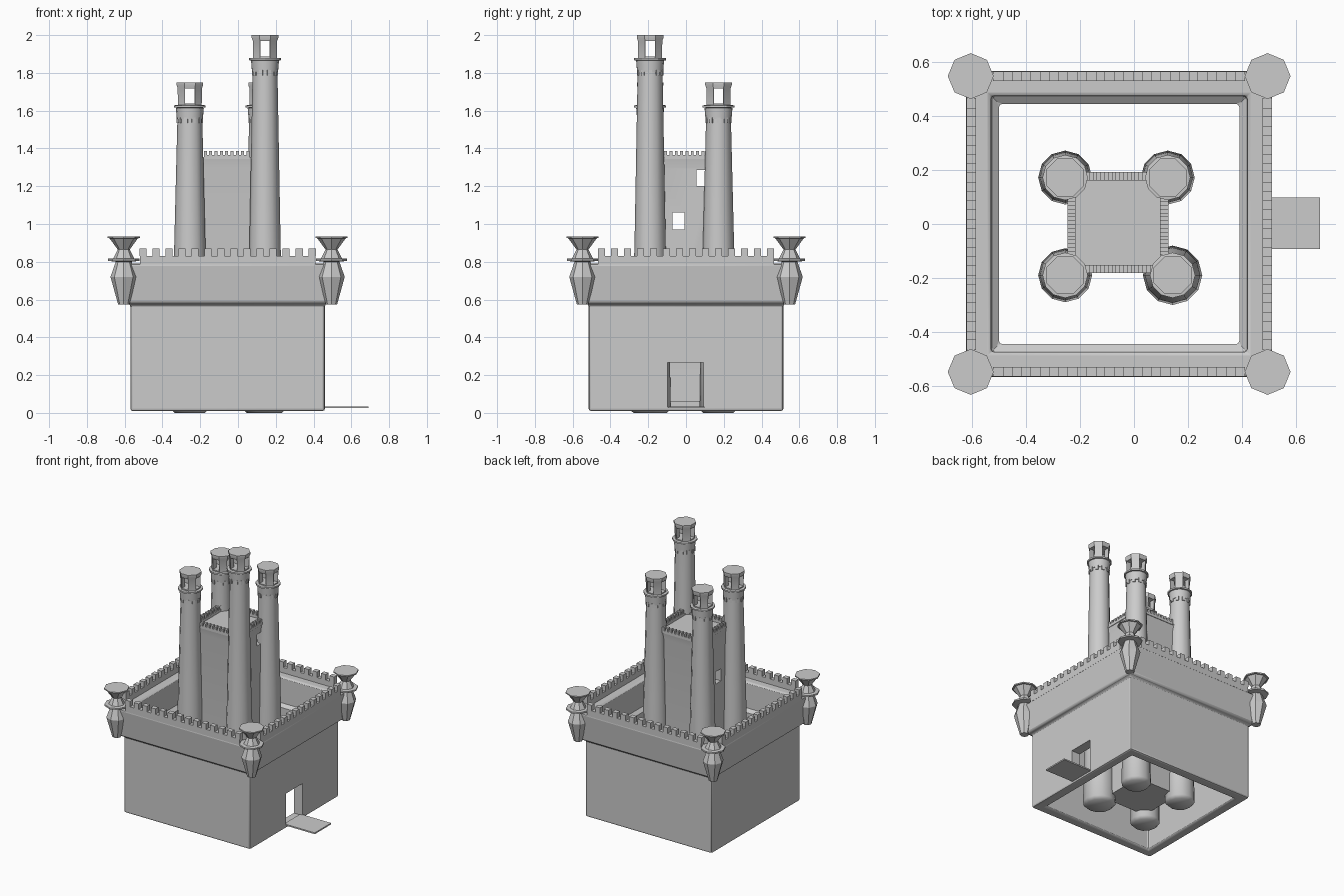
import bpy, bmesh, math
from mathutils import Matrix, Vector

if "Cube" in bpy.data.objects:
    bpy.data.objects.remove(bpy.data.objects["Cube"])

stone = bpy.data.materials.new("grey_stone")
stone.use_nodes = True
GREY = (0.6, 0.6, 0.6, 1)
stone.diffuse_color = GREY
stone.node_tree.nodes["Principled BSDF"].inputs["Base Color"].default_value = GREY

CX = -0.055  # centre of the outer wall in x


def finish(name, bm, angle=50):
    bmesh.ops.recalc_face_normals(bm, faces=bm.faces[:])
    mesh = bpy.data.meshes.new(name)
    bm.to_mesh(mesh)
    bm.free()
    ob = bpy.data.objects.new(name, mesh)
    bpy.context.collection.objects.link(ob)
    mesh.materials.append(stone)
    smooth(ob, angle)
    return ob


def smooth(ob, angle):
    bpy.ops.object.select_all(action="DESELECT")
    ob.select_set(True)
    bpy.context.view_layer.objects.active = ob
    bpy.ops.object.shade_smooth_by_angle(angle=math.radians(angle))


def add_box(bm, center, size):
    m = Matrix.Translation(center) @ Matrix.Diagonal((*size, 1))
    bmesh.ops.create_cube(bm, size=1, matrix=m)


def add_lathe(bm, x, y, profile, sides, turn=0.0, ring=False):
    """Sweep (radius, z) points round a vertical axis; ring joins last to first."""
    loops = []
    for r, z in profile:
        angles = [turn + math.tau * i / sides for i in range(sides)]
        loops.append([bm.verts.new((x + r * math.cos(a), y + r * math.sin(a), z))
                      for a in angles])
    pairs = list(zip(loops, loops[1:]))
    if ring:
        pairs.append((loops[-1], loops[0]))
    else:
        bm.faces.new(loops[0])
        bm.faces.new(loops[-1])
    for a, b in pairs:
        for i in range(sides):
            j = (i + 1) % sides
            bm.faces.new((a[i], a[j], b[j], b[i]))


def square(points):
    """Turn half-widths into the corner radii of a four-sided lathe."""
    return [(h * math.sqrt(2), z) for h, z in points]


def apply_modifier(ob, mod):
    bpy.context.view_layer.objects.active = ob
    bpy.ops.object.modifier_apply(modifier=mod.name)


def cut(ob, boxes):
    for center, size in boxes:
        bm = bmesh.new()
        add_box(bm, center, size)
        cutter = finish("cutter", bm)
        cutter.hide_render = True
        mod = ob.modifiers.new("opening", "BOOLEAN")
        mod.operation = "DIFFERENCE"
        mod.solver = "EXACT"
        mod.object = cutter
        apply_modifier(ob, mod)
        bpy.data.objects.remove(cutter)


def battlement(name, x, y, offset, half, thick, z, rail, tooth, count):
    """Four rails with merlons around a square."""
    bm = bmesh.new()
    pitch = 2 * half / (count - 0.5)
    for side in range(4):
        rot = Matrix.Rotation(side * math.pi / 2, 4, "Z")
        part = bmesh.new()
        add_box(part, (0, -offset, z + rail / 2), (2 * half, thick, rail))
        for i in range(count):
            px = -half + pitch * (i + 0.25)
            add_box(part, (px, -offset, z + rail + tooth / 2),
                    (pitch * 0.55, thick, tooth))
        part.transform(Matrix.Translation((x, y, 0)) @ rot)
        temp = bpy.data.meshes.new("temp")
        part.to_mesh(temp)
        part.free()
        bm.from_mesh(temp)
        bpy.data.meshes.remove(temp)
    return finish(name, bm, 30)


# Outer wall: hollow square with a flared upper storey and a gateway
bm = bmesh.new()
add_lathe(bm, CX, 0, square([
    (0.445, 0.01), (0.515, 0.01), (0.515, 0.575), (0.543, 0.58), (0.568, 0.79),
    (0.475, 0.79), (0.472, 0.6), (0.445, 0.58)]), 4, math.pi / 4, ring=True)
wall = finish("outer_wall", bm, 40)
bevel = wall.modifiers.new("soft_edges", "BEVEL")
bevel.width = 0.012
bevel.segments = 2
bevel.angle_limit = math.radians(60)
apply_modifier(wall, bevel)
cut(wall, [((0.45, -0.003, 0.148), (0.3, 0.19, 0.235))])
smooth(wall, 40)

battlement("wall_battlements", CX, 0, 0.548, 0.465, 0.035, 0.785, 0.045, 0.04, 14)

# Drawbridge in front of the gateway
bm = bmesh.new()
add_box(bm, (0.565, 0.003, 0.03), (0.25, 0.19, 0.01))
finish("drawbridge", bm)

# Corner turrets: hanging diamond base, platform and flared lookout
for sx, sy, label in ((-1, -1, "front_right"), (1, -1, "front_left"),
                      (-1, 1, "back_right"), (1, 1, "back_left")):
    bm = bmesh.new()
    x, y = CX + 0.55 * sx, 0.548 * sy
    add_lathe(bm, x, y, [(0.03, 0.575), (0.07, 0.72), (0.042, 0.80),
                         (0.083, 0.805), (0.083, 0.816), (0.055, 0.818),
                         (0.032, 0.865), (0.075, 0.924), (0.085, 0.926),
                         (0.085, 0.935)], 8)
    finish("corner_turret_" + label, bm, 30)

# Keep: block with windows running through from side to side
KX, KY = -0.06, 0.005
bm = bmesh.new()
add_lathe(bm, KX, KY, square([(0.175, 0.06), (0.175, 1.3), (0.185, 1.355),
                              (0.158, 1.355), (0.158, 1.345)]), 4, math.pi / 4)
keep = finish("keep", bm, 40)
cut(keep, [((KX, -0.04, 1.015), (0.6, 0.065, 0.09)),
           ((KX, 0.085, 1.243), (0.6, 0.06, 0.085))])
smooth(keep, 40)
battlement("keep_battlements", KX, KY, 0.172, 0.12, 0.03, 1.345, 0.02, 0.022, 9)


# Towers: tapering shaft, toothed collar, ring and open lantern
def tower(label, x, y, top, base):
    bm = bmesh.new()
    add_lathe(bm, x, y, [(base * 0.8, 0), (base, 0.02), (base * 0.93, 0.4),
                         (0.083, 0.87), (0.066, top - 0.2), (0.066, top - 0.14)], 12)
    finish("tower_shaft_" + label, bm)

    bm = bmesh.new()
    add_lathe(bm, x, y, [(0.064, top - 0.195), (0.069, top - 0.195),
                         (0.074, top - 0.135), (0.064, top - 0.135)], 16, ring=True)
    for i in range(10):
        turn = Matrix.Rotation(math.tau * i / 10, 3, "Z")
        p = turn @ Vector((0.064, 0, 0))
        m = (Matrix.Translation((x + p.x, y + p.y, top - 0.2)) @ turn.to_4x4()
             @ Matrix.Diagonal((0.012, 0.02, 0.03, 1)))
        bmesh.ops.create_cube(bm, size=1, matrix=m)
    finish("tower_collar_" + label, bm)

    bm = bmesh.new()
    add_lathe(bm, x, y, [(0.066, top - 0.135), (0.084, top - 0.133),
                         (0.084, top - 0.122), (0.066, top - 0.12)], 12)
    finish("tower_ring_" + label, bm, 30)

    bm = bmesh.new()
    add_lathe(bm, x, y, [(0.068, top - 0.122), (0.07, top - 0.03),
                         (0.076, top - 0.015), (0.076, top)], 8, math.pi / 8)
    lantern = finish("tower_lantern_" + label, bm, 30)
    z = top - 0.072
    cut(lantern, [((x, y, z), (0.3, 0.05, 0.08)), ((x, y, z), (0.05, 0.3, 0.08))])
    smooth(lantern, 30)


tower("front_right", -0.255, -0.19, 1.75, 0.1)
tower("front_left", 0.143, -0.19, 2.0, 0.11)
tower("back_right", -0.255, 0.172, 1.75, 0.1)
tower("back_left", 0.125, 0.172, 1.75, 0.1)
